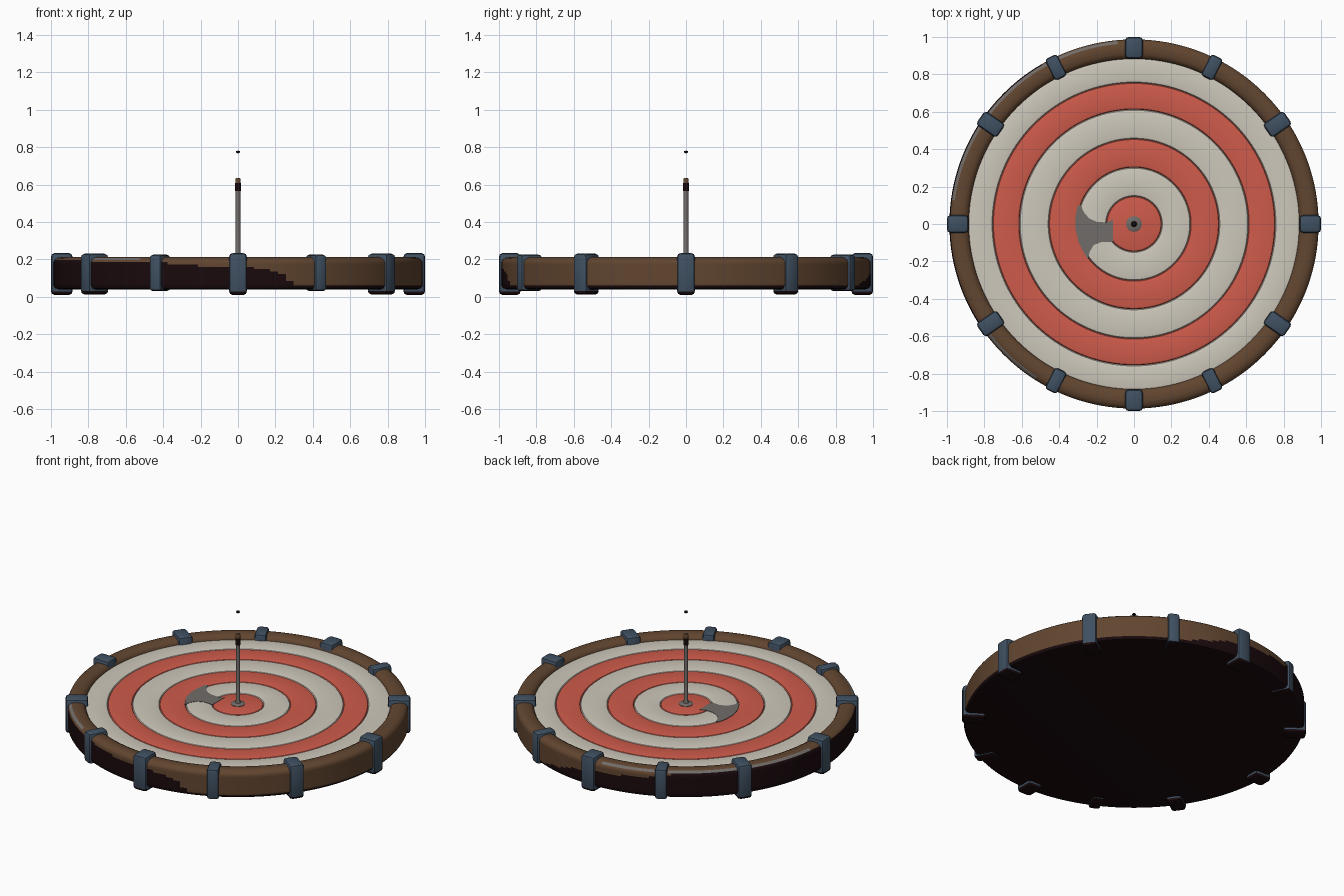
import bpy, bmesh, math
from mathutils import Matrix, Vector

cube = bpy.data.objects.get("Cube")
if cube:
    bpy.data.objects.remove(cube)


def material(name, rgb):
    m = bpy.data.materials.new(name)
    m.use_nodes = True
    m.diffuse_color = (*rgb, 1)
    bsdf = m.node_tree.nodes["Principled BSDF"]
    bsdf.inputs["Base Color"].default_value = (*rgb, 1)
    bsdf.inputs["Roughness"].default_value = 0.8
    return m


RED = material("target_red", (0.62, 0.105, 0.07))
CREAM = material("target_cream", (0.62, 0.58, 0.5))
WOOD = material("brown_wood", (0.12, 0.06, 0.029))
DARK = material("dark_wood", (0.01, 0.003, 0.004))
STEEL = material("blue_steel", (0.05, 0.08, 0.12))
GREY = material("grey_metal", (0.165, 0.15, 0.14))


def finish(name, bm, mats, rule=None, angle=35):
    """Turn a bmesh into a shaded object, colouring faces by a rule."""
    bmesh.ops.remove_doubles(bm, verts=bm.verts, dist=0.0001)
    bmesh.ops.recalc_face_normals(bm, faces=bm.faces)
    if rule:
        for f in bm.faces:
            f.material_index = rule(f.calc_center_median(), f.normal)
    mesh = bpy.data.meshes.new(name)
    bm.to_mesh(mesh)
    bm.free()
    for m in mats:
        mesh.materials.append(m)
    ob = bpy.data.objects.new(name, mesh)
    bpy.context.collection.objects.link(ob)
    bpy.ops.object.select_all(action="DESELECT")
    ob.select_set(True)
    bpy.context.view_layer.objects.active = ob
    bpy.ops.object.shade_smooth_by_angle(angle=math.radians(angle))
    return ob


def lathe(name, profile, mats, rule=None, steps=128, angle=35):
    """Spin an (r, z) profile around the z axis."""
    bm = bmesh.new()
    verts = [bm.verts.new((r, 0, z)) for r, z in profile]
    edges = [bm.edges.new(pair) for pair in zip(verts, verts[1:])]
    bmesh.ops.spin(bm, geom=verts + edges, cent=(0, 0, 0), axis=(0, 0, 1),
                   angle=math.tau, steps=steps, use_merge=True)
    return finish(name, bm, mats, rule, angle)


# Wooden rim and underside, with a dark stain of varying height
STAIN = [(63, 0.04), (90, 0.14), (117, 0.17), (121, 0.2), (180, 0.2), (243, 0.185),
         (262, 0.16), (270, 0.17), (283, 0.13), (290, 0.04)]


def stain_height(a):
    for (a0, z0), (a1, z1) in zip(STAIN, STAIN[1:]):
        if a0 <= a <= a1:
            return z0 + (z1 - z0) * (a - a0) / (a1 - a0)
    return 0


def rim_rule(c, n):
    r, a = math.hypot(c.x, c.y), math.degrees(math.atan2(c.y, c.x)) % 360
    if n.z < -0.5:
        return 1
    if 0.965 < r < 0.982 and c.z > 0.19 and (96 < a < 172 or 216 < a < 238):
        return 2
    return int(r > 0.95 and c.z < stain_height(a))


side = [(0.987, 0.185 - 0.0125 * i) for i in range(11)]
lathe("wooden_rim",
      [(0.88, 0.1), (0.883, 0.185), (0.892, 0.201), (0.91, 0.21), (0.945, 0.212),
       (0.966, 0.208), (0.981, 0.197)] + side + [(0.978, 0.045), (0.96, 0.04), (0, 0.04)],
      [WOOD, DARK, GREY], rim_rule, steps=144)

# Padded target face: concentric rings with rounded edges and grooves
BOUNDS = [0, 0.148, 0.302, 0.455, 0.612, 0.755, 0.888]
TOP = 0.186
profile = [(0, TOP)]
for inner, outer in zip(BOUNDS, BOUNDS[1:]):
    if inner:
        profile += [(inner + 0.004, TOP - 0.003), (inner + 0.016, TOP)]
    profile += [(outer - 0.016, TOP), (outer - 0.004, TOP - 0.003), (outer, TOP - 0.009)]
profile += [(BOUNDS[-1], 0.1), (0, 0.1)]


def ring_rule(c, n):
    r = math.hypot(c.x, c.y)
    return sum(r > b for b in BOUNDS[1:-1]) % 2


lathe("target_face", profile, [RED, CREAM], ring_rule)

# Grey bare patch beside the bullseye
outline = [(-0.112, 0.022), (-0.15, 0.008), (-0.2, 0.012), (-0.24, 0.03), (-0.27, 0.065),
           (-0.285, 0.105), (-0.302, 0.095), (-0.312, 0.04), (-0.312, -0.03), (-0.295, -0.1),
           (-0.27, -0.15), (-0.245, -0.19), (-0.238, -0.15), (-0.215, -0.112),
           (-0.17, -0.095), (-0.112, -0.098)]
bm = bmesh.new()
patch = bm.faces.new([bm.verts.new((x, y, TOP - 0.005)) for x, y in outline])
top = bmesh.ops.extrude_face_region(bm, geom=[patch])["geom"]
bmesh.ops.translate(bm, vec=(0, 0, 0.007),
                    verts=[v for v in top if isinstance(v, bmesh.types.BMVert)])
finish("bare_patch", bm, [GREY])


# Steel brackets clasping the rim
def bracket(name, degrees, inner, low, high, width):
    bm = bmesh.new()
    bmesh.ops.create_cube(bm, size=1)
    for v in bm.verts:
        v.co = Vector((inner + (v.co.x + 0.5) * (1 - inner), v.co.y * width,
                       low + (v.co.z + 0.5) * (high - low)))
    bmesh.ops.bevel(bm, geom=bm.edges[:], offset=0.018, segments=2, profile=0.5,
                    affect="EDGES")
    bm.transform(Matrix.Rotation(math.radians(degrees), 4, "Z"))
    finish(name, bm, [STEEL, DARK], lambda c, n: int(c.z < 0.036), 40)


for quarter in range(4):
    bracket(f"main_bracket_{quarter + 1}", 90 * quarter, 0.885, 0.01, 0.233, 0.094)
for i, base in enumerate((0, 180)):
    for sign in (1, -1):
        label = f"{i + 1}_{'a' if sign > 0 else 'b'}"
        bracket("wide_bracket_" + label, base + sign * 34.8, 0.868, 0.012, 0.23, 0.088)
        bracket("narrow_bracket_" + label, base + sign * 63.5, 0.872, 0.03, 0.225, 0.072)

# Central pole with a flange, dark collar and wooden tip
lathe("centre_pole",
      [(0, 0.18), (0.042, 0.18), (0.042, 0.189), (0.034, 0.193), (0.016, 0.195),
       (0.013, 0.205), (0.013, 0.565), (0.015, 0.566), (0.015, 0.608), (0.014, 0.609),
       (0.014, 0.628), (0.01, 0.634), (0, 0.634)],
      [GREY, DARK, WOOD], lambda c, n: int(c.z > 0.5655) + int(c.z > 0.6085), steps=16)

# Small bead hovering above the pole
lathe("floating_bead",
      [(0, 0.767), (0.008, 0.768), (0.012, 0.774), (0.008, 0.78), (0, 0.781)],
      [DARK], steps=12, angle=60)
